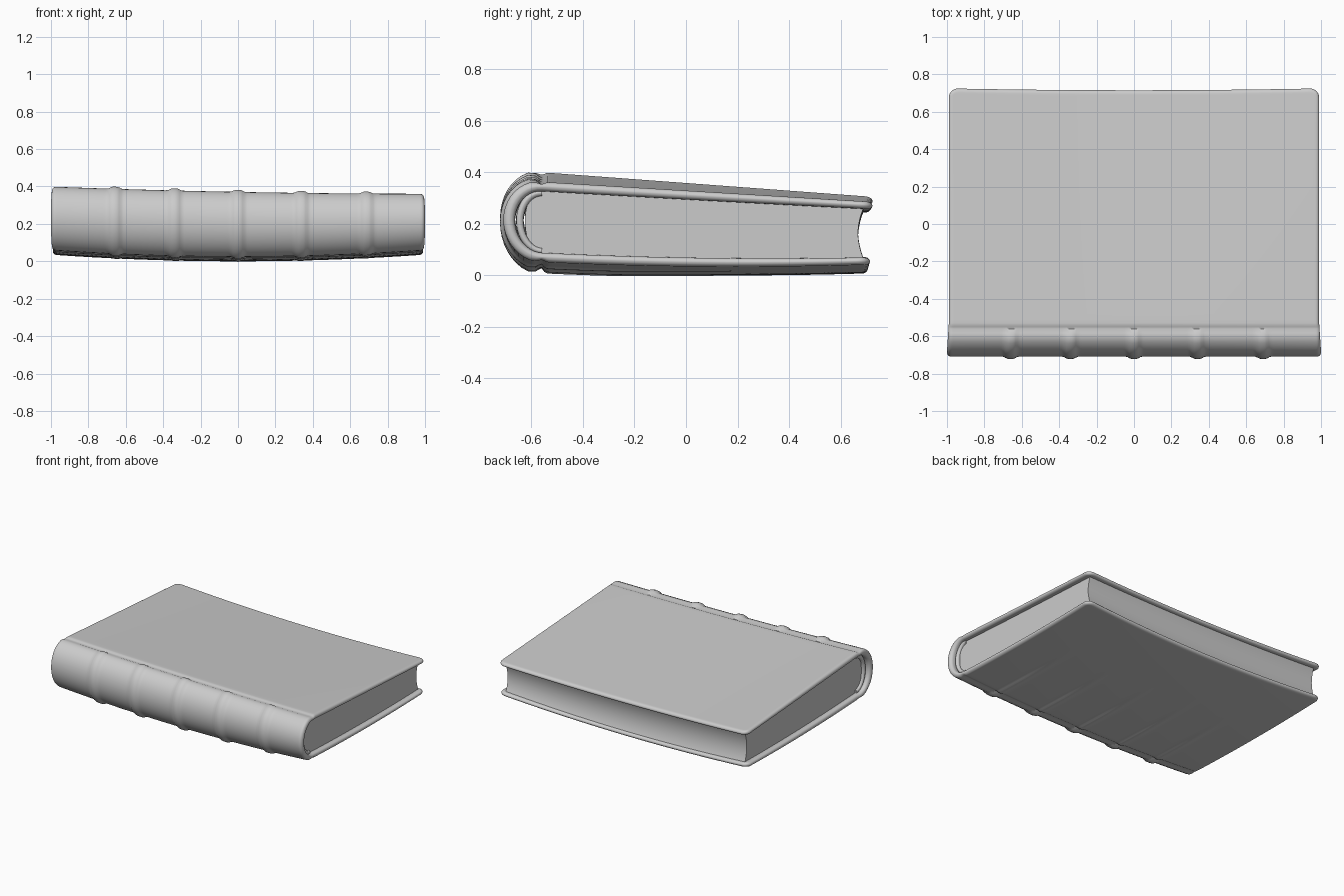
import bpy, bmesh, math

if "Cube" in bpy.data.objects:
    bpy.data.objects.remove(bpy.data.objects["Cube"], do_unlink=True)

grey = bpy.data.materials.new("plain_grey")
grey.use_nodes = True
GREY = (0.6, 0.6, 0.6, 1)
grey.diffuse_color = GREY
grey.node_tree.nodes["Principled BSDF"].inputs["Base Color"].default_value = GREY

THICK = 0.36       # nominal height of the closed book
HALF = 0.021       # half thickness of the boards
JOINT = -0.56      # where the boards meet the spine
CORNER = 0.05
BANDS = (-0.66, -0.34, 0, 0.34, 0.69)
EDGE = (0.0, 0.002, 0.005, 0.01, 0.015, 0.021, 0.03, 0.04)


def clamp(v):
    return max(0.0, min(1.0, v))


def lerp(a, b, t):
    return a + (b - a) * t


def warp(x, y, w):
    """Bend the straight book: bowed boards, thinner at the fore edge."""
    k = (y - JOINT) / 1.27
    bottom = 0.035 * x * x + 0.02 * ((y - 0.2) / 0.8) ** 2
    at_spine = 0.373 + 0.009 * x * x - 0.019 * x
    at_fore = 0.275 + 0.022 * x * x - 0.01 * x
    top = lerp(at_spine, at_fore, k)
    flare = lerp(1.0, 0.99, clamp((y + 0.68) / 0.15))
    return x * flare, y, bottom + (top - bottom) * w / THICK


def stations(end, step=0.0125):
    """Positions along the spine, closer together at both rounded ends."""
    inner = end - EDGE[-1]
    n = round(2 * inner / step)
    mid = [lerp(-inner, inner, i / n) for i in range(n + 1)]
    tips = [end - d for d in EDGE[:-1]]
    return [-t for t in tips] + mid + tips[::-1]


def round_edge(d, r):
    """Fraction of full thickness at distance d from a rounded rim."""
    d = min(max(d, 0.0), r)
    return max(0.08, math.sqrt(r * r - (r - d) ** 2) / r)


def arc(depth, height, n=20):
    """Half ellipse from the top joint round to the bottom joint."""
    angles = [math.pi * i / n for i in range(n + 1)]
    return [(JOINT - depth * math.sin(a), THICK / 2 + height * math.cos(a)) for a in angles]


def loft(name, xs, ring_at, paired):
    bm = bmesh.new()
    rings = [[bm.verts.new(warp(x, y, w)) for y, w in ring_at(x)] for x in xs]
    n = len(rings[0])
    for a, b in zip(rings, rings[1:]):
        for i in range(n):
            j = (i + 1) % n
            bm.faces.new((a[i], a[j], b[j], b[i]))
    for ring in (rings[0], rings[-1]):
        if paired:
            for i in range(n // 2 - 1):
                bm.faces.new((ring[i], ring[i + 1], ring[n - 2 - i], ring[n - 1 - i]))
        else:
            bm.faces.new(ring)
    bmesh.ops.recalc_face_normals(bm, faces=bm.faces)
    mesh = bpy.data.meshes.new(name)
    bm.to_mesh(mesh)
    bm.free()
    mesh.materials.append(grey)
    ob = bpy.data.objects.new(name, mesh)
    bpy.context.collection.objects.link(ob)
    bpy.ops.object.select_all(action='DESELECT')
    ob.select_set(True)
    bpy.context.view_layer.objects.active = ob
    bpy.ops.object.shade_smooth_by_angle(angle=math.radians(45))
    return ob


def thicken(path):
    """Turn (y, w, half thickness, outer relief) points into a closed ring."""
    outer, inner = [], []
    for i, (y, w, h, relief) in enumerate(path):
        p, q = path[max(i - 1, 0)], path[min(i + 1, len(path) - 1)]
        ty, tw = q[0] - p[0], q[1] - p[1]
        s = math.hypot(ty, tw)
        ny, nw = tw / s, -ty / s
        outer.append((y + ny * (h + relief), w + nw * (h + relief)))
        inner.append((y - ny * h, w - nw * h))
    return outer + inner[::-1]


# Cover: both boards and the spine in one wrapped strip
def cover_ring(x):
    rim = round_edge(1.0 - abs(x), HALF)
    d = clamp((abs(x) - (1.0 - CORNER)) / CORNER)
    corner = CORNER * (1 - math.sqrt(1 - d * d))
    band = max(math.exp(-((x - b) / 0.03) ** 4) for b in BANDS)
    ridge = max(math.exp(-((x - b) / 0.022) ** 2) for b in BANDS)

    def board(w, fore, lower):
        ys = [fore - e for e in EDGE]
        start = ys[-1]
        ys += [lerp(start, -0.48, i / 24) for i in range(1, 25)]
        ys += [-0.51, -0.53, -0.54, -0.55]
        pts = []
        for y in ys:
            h = HALF * rim * round_edge(fore - y, HALF)
            relief = -0.01 * math.exp(-((y - JOINT) / 0.014) ** 2)
            if lower:
                relief += 0.01 * ridge * clamp((0.2 - y) / 0.5)
            pts.append((y, w, h, relief * rim))
        return pts

    fore = 0.715 + 0.01 * x * x - corner
    top = board(THICK - HALF, fore, False)
    bottom = board(HALF, fore - 0.01, True)
    spine = []
    for y, w in arc(0.125, THICK / 2 - HALF):
        s = clamp((JOINT - y) / 0.03)
        relief = lerp(-0.01, 0.003 + 0.013 * band, s)
        spine.append((y, w, HALF * rim, relief * rim))
    return thicken(top + spine + bottom[::-1])


loft("cover", stations(1.0), cover_ring, True)


# Lining: folded strip between the spine and the pages
def lining_ring(x):
    h = 0.014 * round_edge(0.975 - abs(x), 0.014)
    return thicken([(y, w, h, 0) for y, w in arc(0.085, 0.13)])


loft("spine_lining", stations(0.975, 0.05), lining_ring, True)


# Pages: block with a rounded back and a hollow fore edge
def page_ring(x):
    back = arc(0.065, 0.145)
    fore = []
    for i in range(13):
        v = lerp(-1, 1, i / 12)
        fore.append((0.69 - 0.022 * (1 - v * v), THICK / 2 + 0.145 * v))
    low, high = back[-1][1], back[0][1]
    steps = [lerp(JOINT, 0.69, i / 16) for i in range(1, 16)]
    return back + [(y, low) for y in steps] + fore + [(y, high) for y in steps[::-1]]


loft("pages", stations(0.96, 0.05), page_ring, False)
